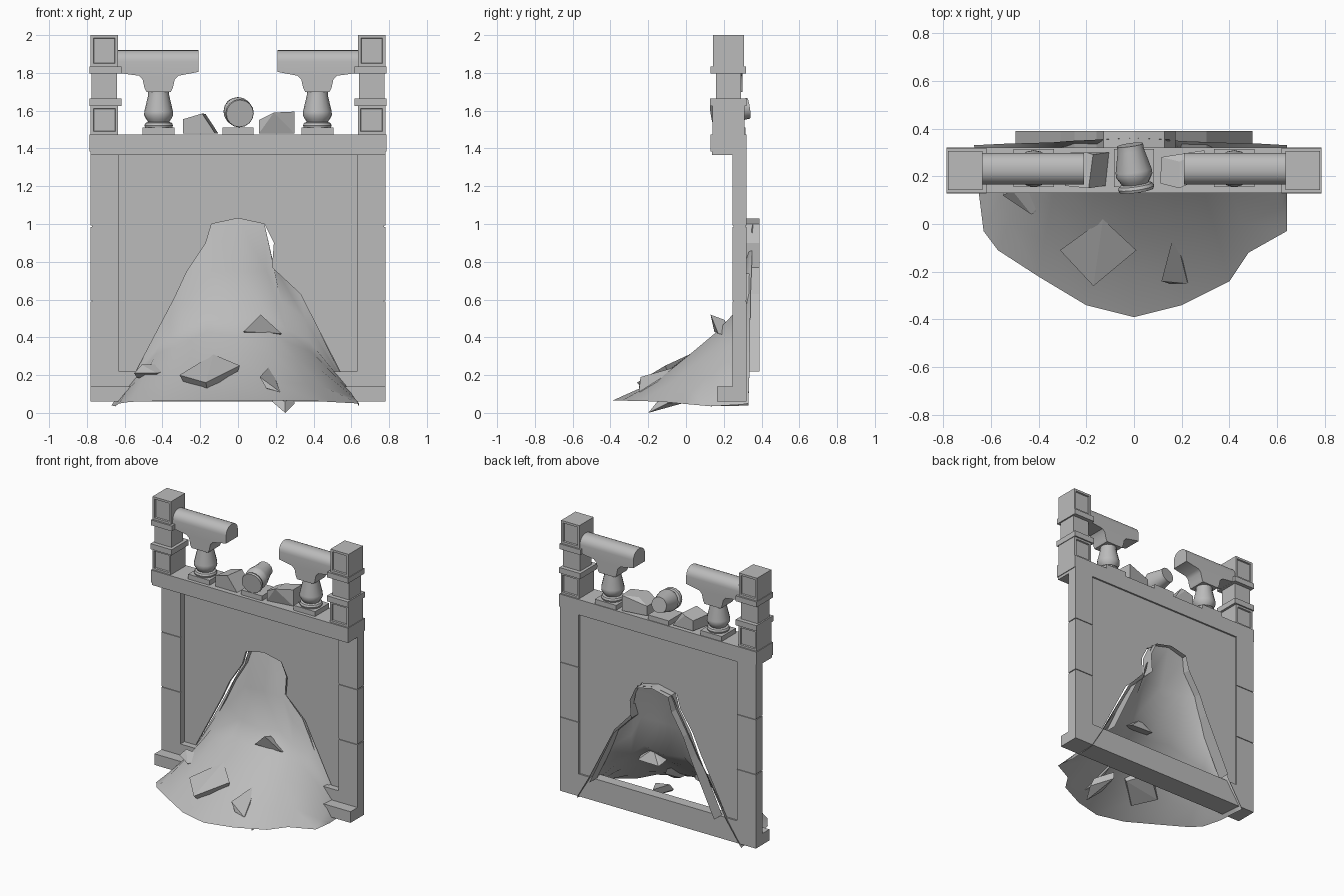
import bpy, bmesh, math
from mathutils import Vector, Matrix

if "Cube" in bpy.data.objects:
    bpy.data.objects.remove(bpy.data.objects["Cube"])

stone = bpy.data.materials.new("grey_stone")
stone.use_nodes = True
GREY = (0.5, 0.5, 0.5, 1)
stone.diffuse_color = GREY
stone.node_tree.nodes["Principled BSDF"].inputs["Base Color"].default_value = GREY


def finish(name, bm, smooth=None, closed=True):
    if closed:
        bmesh.ops.recalc_face_normals(bm, faces=bm.faces)
    mesh = bpy.data.meshes.new(name)
    bm.to_mesh(mesh)
    bm.free()
    mesh.materials.append(stone)
    ob = bpy.data.objects.new(name, mesh)
    bpy.context.collection.objects.link(ob)
    if smooth:
        bpy.ops.object.select_all(action="DESELECT")
        ob.select_set(True)
        bpy.context.view_layer.objects.active = ob
        bpy.ops.object.shade_smooth_by_angle(angle=math.radians(smooth))
    return ob


def box(name, x0, x1, y0, y1, z0, z1, inset=0):
    """Box, optionally with sunk panels on its front and back."""
    bm = bmesh.new()
    bmesh.ops.create_cube(bm, size=1)
    for v in bm.verts:
        v.co = ((x0 + x1) / 2 + v.co.x * (x1 - x0),
                (y0 + y1) / 2 + v.co.y * (y1 - y0),
                (z0 + z1) / 2 + v.co.z * (z1 - z0))
    if inset:
        bm.normal_update()
        faces = [f for f in bm.faces if abs(f.normal.y) > 0.9]
        bmesh.ops.inset_individual(bm, faces=faces, thickness=inset)
        bmesh.ops.inset_individual(bm, faces=faces, thickness=0.004, depth=-0.01)
    return finish(name, bm)


def prism(name, outline, y0, y1, round_top=0):
    """Front outline in x and z, pushed through from y0 to y1."""
    bm = bmesh.new()
    face = bm.faces.new([bm.verts.new((x, y0, z)) for x, z in outline])
    ext = bmesh.ops.extrude_face_region(bm, geom=[face])["geom"]
    for v in ext:
        if isinstance(v, bmesh.types.BMVert):
            v.co.y = y1
    bmesh.ops.recalc_face_normals(bm, faces=bm.faces)
    if round_top:
        top = max(z for x, z in outline)
        edges = [e for e in bm.edges
                 if all(abs(v.co.z - top) < 0.001 for v in e.verts)
                 and abs(e.verts[0].co.y - e.verts[1].co.y) < 0.001]
        bmesh.ops.bevel(bm, geom=edges, offset=round_top, segments=6,
                        profile=0.5, affect="EDGES")
    return finish(name, bm, 35 if round_top else None)


def lathe(name, profile, place, steps=16):
    bm = bmesh.new()
    rings = []
    for r, z in profile:
        rings.append([bm.verts.new(place @ Vector((r * math.cos(a), r * math.sin(a), z)))
                      for a in (2 * math.pi * i / steps for i in range(steps))])
    for low, high in zip(rings, rings[1:]):
        for i in range(steps):
            j = (i + 1) % steps
            bm.faces.new((low[i], low[j], high[j], high[i]))
    bm.faces.new(rings[0])
    bm.faces.new(rings[-1])
    return finish(name, bm, 40)


def rock(name, outline, push, shrink=0.85):
    """Broken chunk: a loose polygon thickened along a push vector."""
    bm = bmesh.new()
    pts = [Vector(p) for p in outline]
    mid = sum(pts, Vector()) / len(pts)
    for p in pts:
        bm.verts.new(p)
        bm.verts.new(mid + (p - mid) * shrink + Vector(push))
    bmesh.ops.convex_hull(bm, input=bm.verts)
    bmesh.ops.dissolve_limit(bm, angle_limit=0.15, verts=bm.verts, edges=bm.edges)
    return finish(name, bm)


# Wall frame: stacked side blocks, sill, lintel, base ledge, cornice
for side, s in (("left", 1), ("right", -1)):
    for i, (z0, z1) in enumerate(((0.06, 0.59), (0.596, 0.985), (0.991, 1.37))):
        xs = sorted((s * 0.63, s * 0.78))
        box(f"{side}_wall_block_{i + 1}", *xs, 0.245, 0.32, z0, z1)
    core = sorted((s * 0.63, s * 0.774))
    box(f"{side}_wall_core", *core, 0.251, 0.314, 0.07, 1.37)
box("wall_sill", -0.63, 0.63, 0.245, 0.32, 0.06, 0.22)
box("base_ledge", -0.78, 0.78, 0.165, 0.25, 0.06, 0.14)
box("cornice_underside", -0.78, 0.78, 0.137, 0.32, 1.365, 1.385)
box("cornice", -0.785, 0.785, 0.13, 0.32, 1.385, 1.475)

# Recessed panel, broken through by the spill
hole = [(-0.54, 0.22), (-0.335, 0.61), (-0.27, 0.75), (-0.17, 0.9), (-0.14, 1.0),
        (0, 1.03), (0.14, 1.0), (0.19, 0.9), (0.18, 0.77), (0.33, 0.63), (0.54, 0.22)]
prism("broken_panel", [(-0.63, 0.22), (-0.63, 1.37), (0.63, 1.37), (0.63, 0.22)] + hole[::-1],
      0.29, 0.308)

# Rim standing out behind the hole
bm = bmesh.new()
rim = [[bm.verts.new((x * 0.92, y, z)) for x, z in hole] for y in (0.3, 0.39)]
for i in range(len(hole) - 1):
    bm.faces.new((rim[0][i], rim[0][i + 1], rim[1][i + 1], rim[1][i]))
finish("hole_rim", bm, closed=False)

# Spill: hollow sheet swept from the hole down to a rounded foot
crest = [(-0.67, 0.04), (-0.55, 0.22), (-0.34, 0.61), (-0.27, 0.75), (-0.14, 1.0),
         (0, 1.03), (0.14, 1.0), (0.19, 0.78), (0.33, 0.63), (0.54, 0.22), (0.64, 0.05)]
foot = [(-0.65, 0.13), (-0.63, -0.03), (-0.57, -0.11), (-0.4, -0.22), (-0.2, -0.34),
        (0, -0.39), (0.2, -0.34), (0.4, -0.24), (0.48, -0.12), (0.64, -0.03), (0.64, 0.13)]
fall = [(0, 0), (0.09, 0.29), (0.15, 0.55), (0.28, 0.65), (0.47, 0.76), (0.74, 0.91), (1, 1)]
bm = bmesh.new()
rows = []
for out, drop in fall:
    row = []
    for i, ((cx, cz), (fx, fy)) in enumerate(zip(crest, foot)):
        u = abs(i - 5) / 5
        cy = 0.36 - 0.03 * u
        d = drop + (out - drop) * 0.5 * u
        fz = 0.065 - 0.03 * u ** 3
        row.append(bm.verts.new((cx + (fx - cx) * (out + d) / 2,
                                 cy + (fy - cy) * out, cz + (fz - cz) * d)))
    rows.append(row)
for a, b in zip(rows, rows[1:]):
    for i in range(len(crest) - 1):
        bm.faces.new((a[i], b[i], b[i + 1], a[i + 1]))
finish("rubble_spill", bm, 60, closed=False)

# Balustrade: corner posts, broken rails, balusters
baluster = [(0.072, 0), (0.076, 0.012), (0.07, 0.025), (0.056, 0.03), (0.064, 0.042),
            (0.077, 0.065), (0.076, 0.085), (0.056, 0.17), (0.055, 0.195)]
rail = [(0.635, 1.92), (0.21, 1.92), (0.21, 1.805), (0.315, 1.785), (0.335, 1.765),
        (0.345, 1.72), (0.355, 1.70), (0.485, 1.70), (0.495, 1.72), (0.505, 1.765),
        (0.525, 1.785), (0.635, 1.80)]
for side, s in (("left", 1), ("right", -1)):
    def span(a, b):
        return sorted((s * a, s * b))
    box(f"{side}_post_foot", *span(0.635, 0.78), 0.14, 0.31, 1.475, 1.625, 0.02)
    box(f"{side}_post_low_band", *span(0.618, 0.785), 0.128, 0.32, 1.625, 1.665)
    box(f"{side}_post_neck", *span(0.64, 0.775), 0.158, 0.29, 1.665, 1.8)
    box(f"{side}_post_high_band", *span(0.618, 0.785), 0.13, 0.318, 1.797, 1.835)
    box(f"{side}_post_head", *span(0.635, 0.78), 0.143, 0.306, 1.835, 2.0, 0.022)
    prism(f"{side}_broken_rail", [(s * x, z) for x, z in rail], 0.165, 0.298, 0.06)
    box(f"{side}_baluster_plinth", *span(0.335, 0.505), 0.155, 0.315, 1.475, 1.51)
    lathe(f"{side}_baluster", baluster, Matrix.Translation((s * 0.42, 0.232, 1.51)))
box("middle_baluster_plinth", -0.083, 0.083, 0.155, 0.315, 1.475, 1.51)
lathe("fallen_baluster", baluster, Matrix.Translation((0.01, 0.14, 1.585))
      @ Matrix.Rotation(math.radians(8), 4, "Z") @ Matrix.Rotation(math.radians(-82), 4, "X"))

# Broken masonry lying on the cornice
rock("cornice_chunk_right", [(-0.29, 0.16, 1.478), (-0.12, 0.16, 1.478), (-0.19, 0.15, 1.585),
                             (-0.22, 0.16, 1.575), (-0.29, 0.16, 1.555)], (0.02, 0.14, 0), 0.95)
rock("cornice_chunk_left", [(0.11, 0.17, 1.478), (0.3, 0.2, 1.478), (0.3, 0.2, 1.595),
                            (0.19, 0.15, 1.59), (0.11, 0.17, 1.55)], (0, 0.11, 0), 0.95)

# Loose slabs and shards in the spill
rock("large_slab", [(-0.31, -0.11, 0.2), (-0.13, 0.02, 0.31), (0.01, -0.11, 0.25),
                    (-0.02, -0.14, 0.23), (-0.17, -0.26, 0.16)], (0.0, 0.02, -0.05))
rock("tall_shard", [(0.115, -0.24, 0.19), (0.17, -0.03, 0.25), (0.225, -0.25, 0.11),
                    (0.15, -0.25, 0.13)], (0.02, 0.05, -0.02), 0.7)
rock("upper_shard", [(0.03, 0.15, 0.43), (0.12, 0.13, 0.52), (0.23, 0.17, 0.42),
                     (0.04, 0.18, 0.42)], (0, 0.07, -0.02), 0.9)
rock("side_slab", [(-0.55, 0.12, 0.21), (-0.51, 0.14, 0.255), (-0.36, 0.12, 0.255),
                   (-0.345, 0.09, 0.235), (-0.43, 0.04, 0.21)], (0, 0.03, -0.03))
rock("buried_shard", [(0.18, -0.12, 0.06), (0.25, -0.2, 0.0), (0.3, -0.1, 0.05),
                      (0.22, 0.05, 0.07)], (0, 0.03, 0.05))
